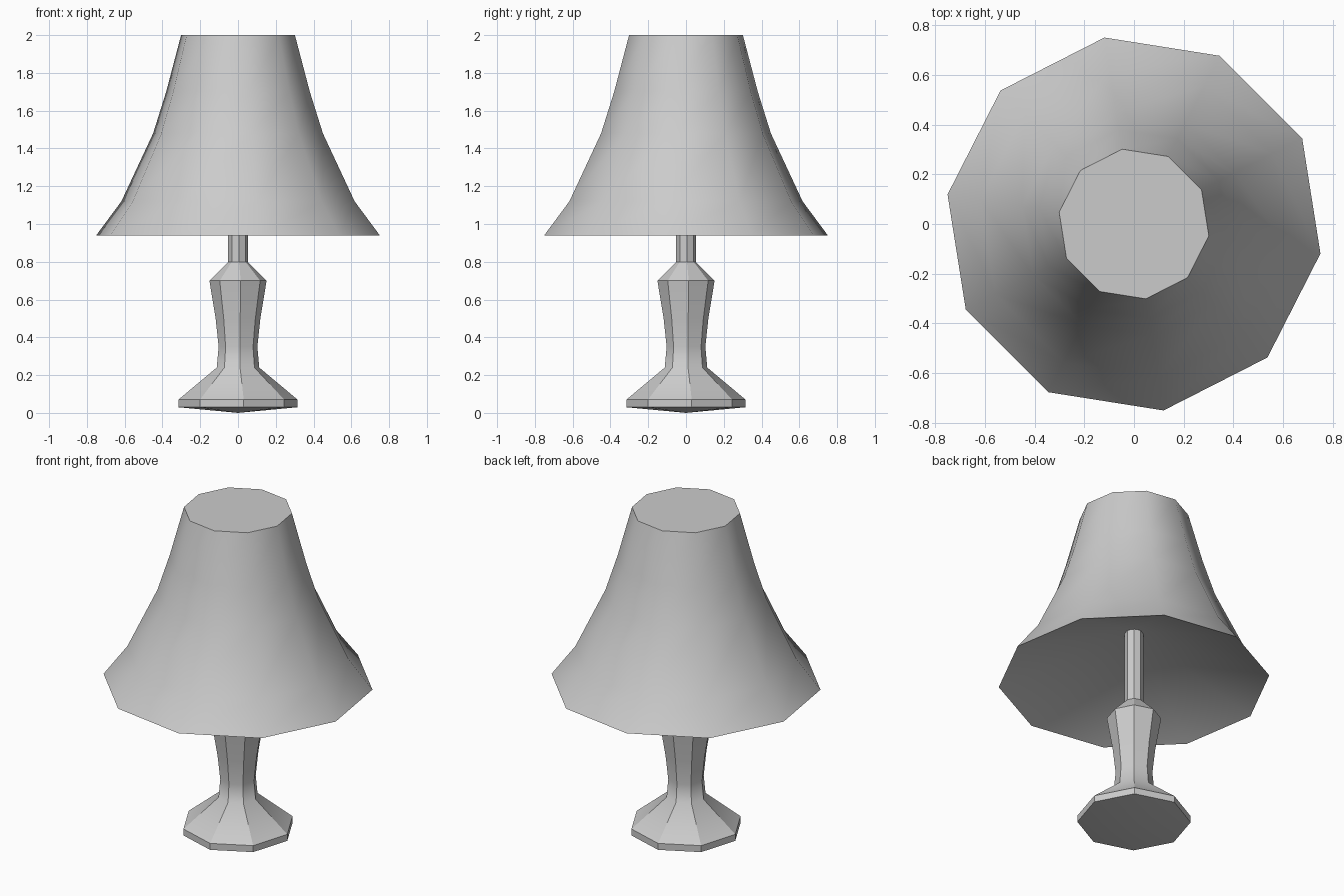
import bpy, bmesh
from math import cos, sin, radians

if "Cube" in bpy.data.objects:
    bpy.data.objects.remove(bpy.data.objects["Cube"])


def lathe(name, profile, sides, offset, smooth_angle, cap_end=True, soft_z=None):
    """Low-poly turned part; profile is (radius, z) along the outline.
    The ring of edges at height soft_z is kept smooth."""
    bm = bmesh.new()
    rings = []
    for r, z in profile:
        if r == 0:
            rings.append([bm.verts.new((0, 0, z))] * sides)
            continue
        angles = [radians(offset + 360 * i / sides) for i in range(sides)]
        rings.append([bm.verts.new((r * cos(a), r * sin(a), z)) for a in angles])
    for low, high in zip(rings, rings[1:]):
        for i in range(sides):
            j = (i + 1) % sides
            corners = [low[i], low[j], high[j], high[i]]
            bm.faces.new(list(dict.fromkeys(corners)))
    if cap_end:
        bm.faces.new(rings[-1])
    mesh = bpy.data.meshes.new(name)
    bm.to_mesh(mesh)
    bm.free()
    obj = bpy.data.objects.new(name, mesh)
    bpy.context.collection.objects.link(obj)
    bpy.ops.object.select_all(action='DESELECT')
    bpy.context.view_layer.objects.active = obj
    obj.select_set(True)
    bpy.ops.object.shade_smooth_by_angle(angle=radians(smooth_angle))
    if soft_z is not None:
        for e in mesh.edges:
            if all(abs(mesh.vertices[v].co.z - soft_z) < 0.001 for v in e.vertices):
                e.use_edge_sharp = False
    return obj


# Octagonal stand: shallow pointed foot, waisted body, thin pole into the shade
lathe("lamp_stand",
      [(0, 0), (0.317, 0.03), (0.317, 0.07), (0.113, 0.24), (0.103, 0.35),
       (0.119, 0.5), (0.152, 0.7), (0.052, 0.8), (0.052, 1.26)],
      8, 5.5, 25, soft_z=0.24)

# Ten-sided flared shade: flat top, shallow cone closing the underside
lathe("lamp_shade",
      [(0, 1.27), (0.76, 0.94), (0.625, 1.12), (0.455, 1.48), (0.385, 1.7), (0.305, 2.0)],
      10, -9, 40)
